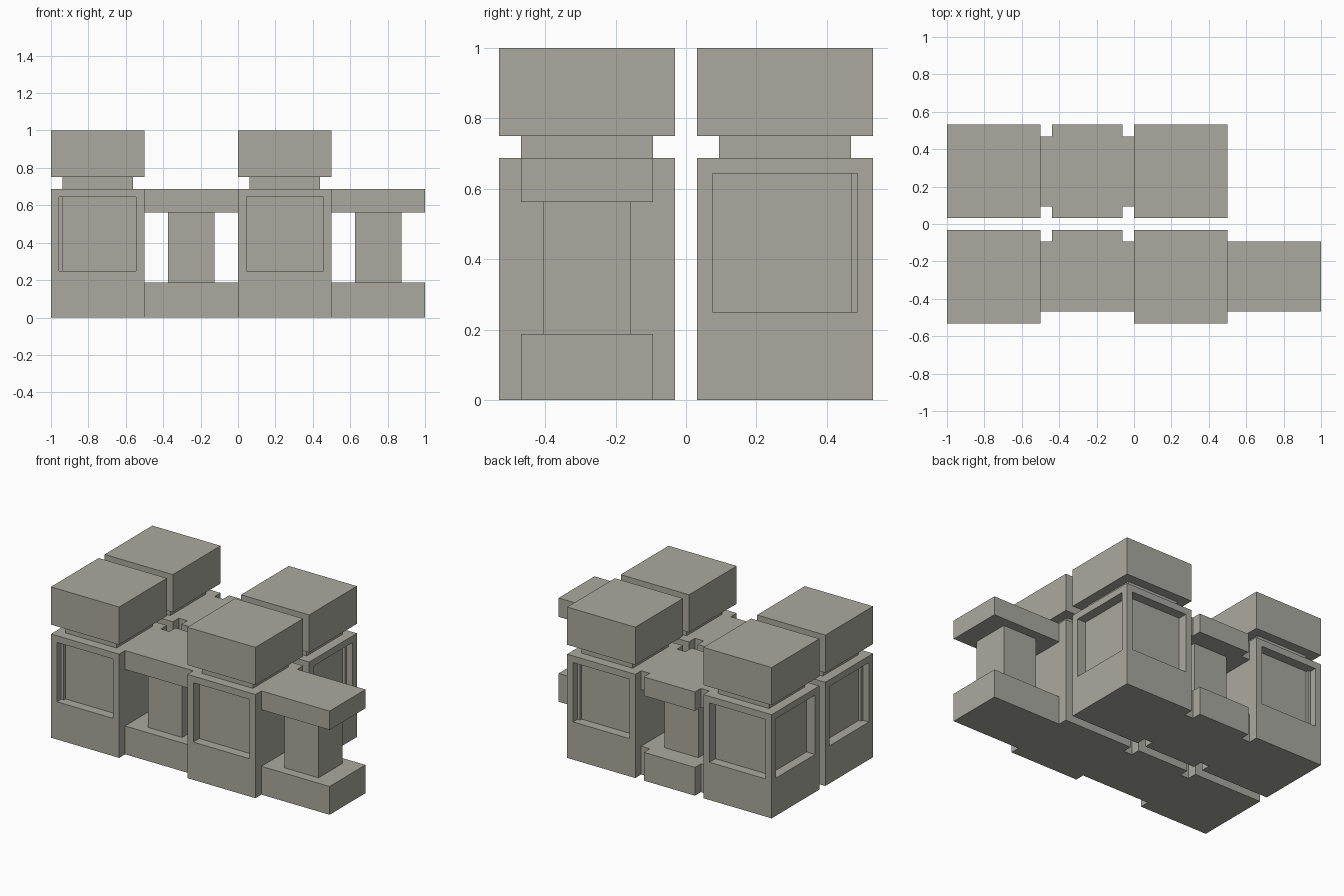
import bpy
import bmesh
from mathutils import Vector

cube = bpy.data.objects.get("Cube")
if cube:
    bpy.data.objects.remove(cube, do_unlink=True)

# One stone colour
STONE = (0.40, 0.40, 0.35, 1.0)
stone = bpy.data.materials.new("grey stone")
stone.use_nodes = True
stone.diffuse_color = STONE
bsdf = stone.node_tree.nodes["Principled BSDF"]
bsdf.inputs["Base Color"].default_value = STONE
bsdf.inputs["Roughness"].default_value = 0.9

U = 0.0625            # one sixteenth of a unit: the step of the whole design
ROW = 4.5 * U         # distance of each row from the middle


def finish(name, bm):
    bmesh.ops.recalc_face_normals(bm, faces=bm.faces)
    mesh = bpy.data.meshes.new(name)
    bm.to_mesh(mesh)
    bm.free()
    mesh.materials.append(stone)
    obj = bpy.data.objects.new(name, mesh)
    bpy.context.scene.collection.objects.link(obj)
    return obj


def block(bm, cx, cy, half, z0, z1):
    """Square block; returns its side faces."""
    made = bmesh.ops.create_cube(bm, size=1.0)["verts"]
    for v in made:
        v.co = Vector((cx + v.co.x * 2 * half, cy + v.co.y * 2 * half,
                       z0 if v.co.z < 0 else z1))
    bm.normal_update()
    return [f for f in {f for v in made for f in v.link_faces} if abs(f.normal.z) < 0.5]


def post(name, cx, cy, panel_dirs):
    """Post body with sunken panels on the given sides."""
    bm = bmesh.new()
    sides = block(bm, cx, cy, 4 * U, 0, 11 * U)
    for face in sides:
        normal = face.normal.copy()
        if not any(normal.dot(Vector(d)) > 0.9 for d in panel_dirs):
            continue
        bmesh.ops.inset_individual(bm, faces=[face], thickness=U)
        for v in face.verts:
            if v.co.z < 5 * U:
                v.co.z = 4 * U
        inner = bmesh.ops.extrude_discrete_faces(bm, faces=[face])["faces"][0]
        bmesh.ops.translate(bm, verts=inner.verts, vec=-normal * U)
    finish(name + "_body", bm)

    # Narrow neck and wide cap
    for part, half, z0, z1 in (("neck", 3 * U, 11 * U, 12 * U), ("cap", 4 * U, 12 * U, 16 * U)):
        bm = bmesh.new()
        block(bm, cx, cy, half, z0, z1)
        finish(name + "_" + part, bm)


def rail(name, cx, cy, z0, z1, front_arm, back_arm):
    """Rail along x, with optional stub arms towards -y and +y."""
    a, b, c = 4 * U, 3 * U, 4 * U
    pts = [(-a, -b)]
    if front_arm:
        pts += [(-b, -b), (-b, -c), (b, -c), (b, -b)]
    pts += [(a, -b), (a, b)]
    if back_arm:
        pts += [(b, b), (b, c), (-b, c), (-b, b)]
    pts += [(-a, b)]
    bm = bmesh.new()
    base = bm.faces.new([bm.verts.new((cx + x, cy + y, z0)) for x, y in pts])
    top = bmesh.ops.extrude_face_region(bm, geom=[base])["geom"]
    bmesh.ops.translate(bm, vec=(0, 0, z1 - z0),
                        verts=[g for g in top if isinstance(g, bmesh.types.BMVert)])
    # Close the underside if the extrusion consumed it
    if not base.is_valid:
        bmesh.ops.holes_fill(bm, edges=[e for e in bm.edges if e.is_boundary])
    finish(name, bm)


def railing(name, cx, cy, front_arm=False, back_arm=False):
    rail(name + "_bottom_rail", cx, cy, 0, 3 * U, front_arm, back_arm)
    rail(name + "_top_rail", cx, cy, 9 * U, 11 * U, front_arm, back_arm)
    bm = bmesh.new()
    block(bm, cx, cy, 2 * U, 3 * U, 9 * U)
    finish(name + "_column", bm)


# Four posts, panelled only on their free sides
FRONT, BACK, XMIN, XMAX = (0, -1, 0), (0, 1, 0), (-1, 0, 0), (1, 0, 0)
post("front_end_post", -0.75, -ROW, [FRONT, XMIN])
post("front_middle_post", 0.25, -ROW, [FRONT])
post("back_end_post", -0.75, ROW, [BACK, XMIN])
post("back_middle_post", 0.25, ROW, [BACK, XMAX])

# Railings between and beside the posts
railing("front_middle_railing", -0.25, -ROW, back_arm=True)
railing("front_end_railing", 0.75, -ROW)
railing("back_middle_railing", -0.25, ROW, front_arm=True, back_arm=True)
